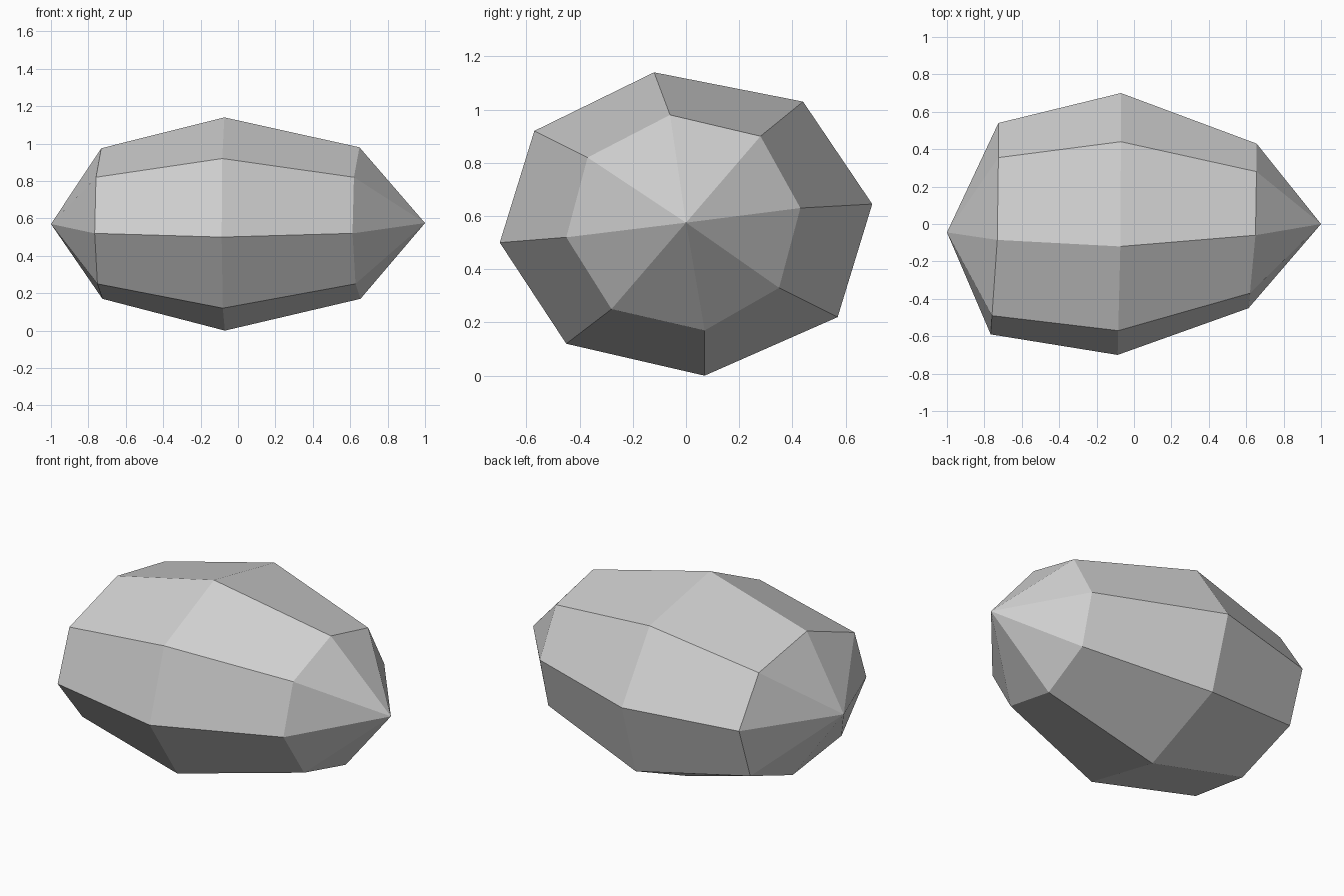
import bpy
import bmesh

default_cube = bpy.data.objects.get("Cube")
if default_cube:
    bpy.data.objects.remove(default_cube, do_unlink=True)


def make_material(name, color):
    material = bpy.data.materials.new(name)
    material.use_nodes = True
    material.diffuse_color = color
    material.node_tree.nodes["Principled BSDF"].inputs["Base Color"].default_value = color
    return material


def add_ring(bm, x, front_lean, section):
    """Add one uneven cross-section whose front half leans along x."""
    return [bm.verts.new((x + front_lean * min(y, 0), y, z)) for y, z in section]


def bridge(bm, ring_a, ring_b):
    """Join two rings with flat quads."""
    count = len(ring_a)
    for i in range(count):
        j = (i + 1) % count
        bm.faces.new((ring_a[i], ring_a[j], ring_b[j], ring_b[i]))


def cap(bm, ring, tip_position):
    """Close a ring with a fan of triangles meeting at a point."""
    tip = bm.verts.new(tip_position)
    count = len(ring)
    for i in range(count):
        bm.faces.new((ring[i], ring[(i + 1) % count], tip))


# Eight-sided cross-sections as (y, z), starting at the top
right_section = [(-.085, .975), (.355, .895), (.54, .62), (.435, .315),
                 (.04, .17), (-.38, .25), (-.59, .52), (-.49, .82)]
middle_section = [(-.12, 1.14), (.44, 1.03), (.7, .645), (.57, .22),
                  (.07, 0), (-.45, .12), (-.7, .5), (-.57, .92)]
left_section = [(-.06, .98), (.28, .9), (.43, .63), (.35, .33),
                (.07, .17), (-.28, .25), (-.45, .52), (-.37, .82)]

# Faceted stone body with a point at each end
bm = bmesh.new()
right_ring = add_ring(bm, -.725, .07, right_section)
middle_ring = add_ring(bm, -.07, .025, middle_section)
left_ring = add_ring(bm, .655, .095, left_section)
bridge(bm, right_ring, middle_ring)
bridge(bm, middle_ring, left_ring)
cap(bm, right_ring, (-1, -.045, .57))
cap(bm, left_ring, (1, 0, .575))
bmesh.ops.recalc_face_normals(bm, faces=bm.faces[:])

mesh = bpy.data.meshes.new("stone")
bm.to_mesh(mesh)
bm.free()
mesh.materials.append(make_material("stone grey", (.63, .63, .63, 1)))
stone = bpy.data.objects.new("stone", mesh)
bpy.context.collection.objects.link(stone)
